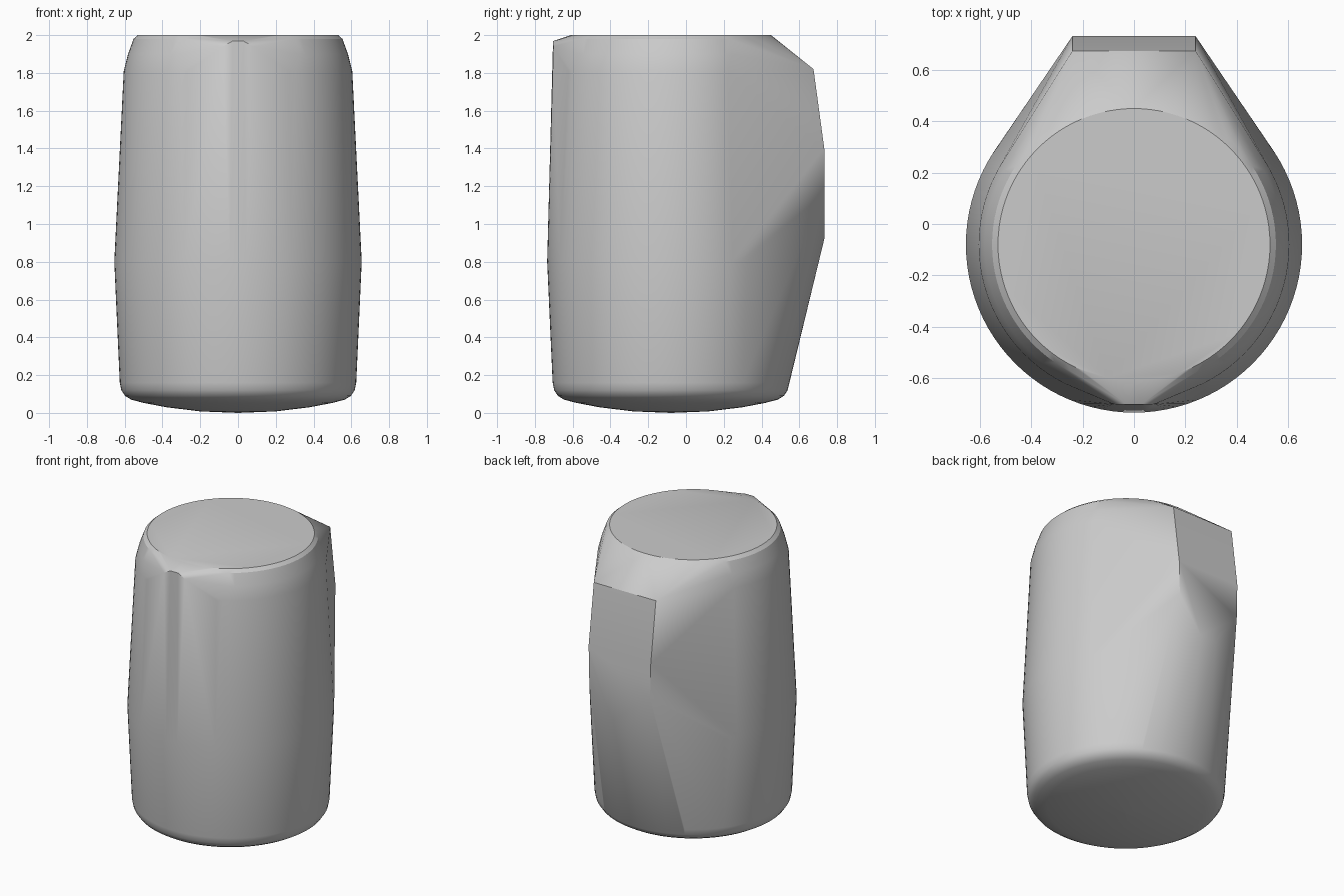
import bpy, bmesh, math

cube = bpy.data.objects.get("Cube")
if cube:
    bpy.data.objects.remove(cube, do_unlink=True)

grey = bpy.data.materials.new("plain_grey")
grey.use_nodes = True
colour = (0.6, 0.6, 0.6, 1)
grey.diffuse_color = colour
grey.node_tree.nodes["Principled BSDF"].inputs["Base Color"].default_value = colour

SEGMENTS = 96
CENTRE_Y = -0.08

# Barrel profile as (radius, height), from the domed base to the flat top
profile = [(0.001, 0), (0.2, 0.008), (0.38, 0.03), (0.5, 0.053), (0.565, 0.07),
           (0.598, 0.09), (0.618, 0.12), (0.626, 0.16), (0.655, 0.8),
           (0.605, 1.81), (0.582, 1.9), (0.553, 1.98), (0.53, 2)]

# Half outlines of the rear spine and the front lip, mirrored in x
spine = [(0.24, 0.675, 1.82), (0.24, 0.732, 1.4), (0.235, 0.732, 1.16), (0.06, 0.732, 0.92)]
lip = [(0.08, -0.702, 1.94), (0.03, -0.704, 1.968)]

bm = bmesh.new()
for radius, z in profile:
    for i in range(SEGMENTS):
        a = math.tau * i / SEGMENTS
        bm.verts.new((radius * math.cos(a), CENTRE_Y + radius * math.sin(a), z))
for x, y, z in spine + lip:
    for side in (-1, 1):
        bm.verts.new((side * x, y, z))

# Stretch one skin over the barrel, spine and lip
hull = bmesh.ops.convex_hull(bm, input=bm.verts[:])
loose = {g for g in hull["geom_interior"] + hull["geom_unused"]
         if isinstance(g, bmesh.types.BMVert)}
bmesh.ops.delete(bm, geom=list(loose), context="VERTS")
bmesh.ops.dissolve_limit(bm, angle_limit=math.radians(0.3),
                         verts=bm.verts[:], edges=bm.edges[:])
bmesh.ops.recalc_face_normals(bm, faces=bm.faces[:])

mesh = bpy.data.meshes.new("barrel_body")
bm.to_mesh(mesh)
bm.free()
mesh.materials.append(grey)
body = bpy.data.objects.new("barrel_body", mesh)
bpy.context.collection.objects.link(body)

# Smooth sides, crisp spine and rim edges
bpy.ops.object.select_all(action="DESELECT")
body.select_set(True)
bpy.context.view_layer.objects.active = body
bpy.ops.object.shade_smooth_by_angle(angle=math.radians(28))
